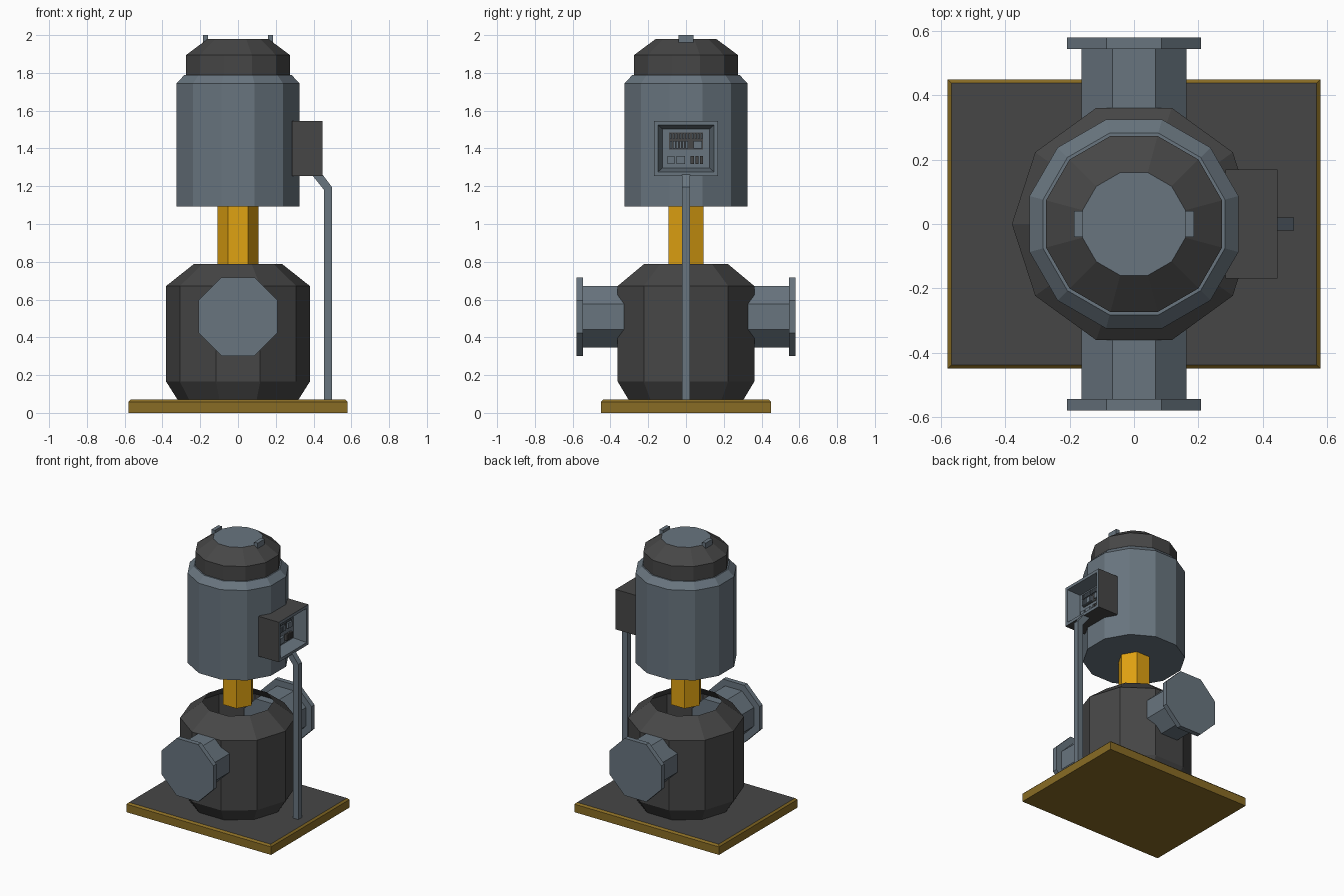
import bpy, bmesh, math
from mathutils import Matrix, Vector

if "Cube" in bpy.data.objects:
    bpy.data.objects.remove(bpy.data.objects["Cube"], do_unlink=True)


def material(name, rgb):
    m = bpy.data.materials.new(name)
    m.use_nodes = True
    col = (*rgb, 1)
    m.diffuse_color = col
    m.node_tree.nodes["Principled BSDF"].inputs["Base Color"].default_value = col
    return m


STEEL = material("blue grey steel", (0.14, 0.178, 0.212))
DARK = material("dark grey", (0.062, 0.062, 0.062))
AMBER = material("amber yellow", (0.74, 0.36, 0.006))
OCHRE = material("ochre", (0.25, 0.15, 0.018))


def finish(name, bm, mats, rule=None, outward=True):
    if outward:
        bmesh.ops.recalc_face_normals(bm, faces=bm.faces)
    bm.normal_update()
    if rule:
        for f in bm.faces:
            f.material_index = rule(f)
    me = bpy.data.meshes.new(name)
    bm.to_mesh(me)
    bm.free()
    for m in mats:
        me.materials.append(m)
    ob = bpy.data.objects.new(name, me)
    bpy.context.collection.objects.link(ob)
    return ob


def lathe(name, profile, sides, mats, flat=False, caps=True, matrix=None, rule=None):
    """Rings of (radius, height); flat=True measures radius to the flat sides."""
    bm = bmesh.new()
    step = math.tau / sides
    start, grow = (step / 2, 1 / math.cos(step / 2)) if flat else (0, 1)
    rings = [[bm.verts.new((r * grow * math.cos(start + i * step),
                            r * grow * math.sin(start + i * step), z))
              for i in range(sides)] for r, z in profile]
    for a, b in zip(rings, rings[1:]):
        for i in range(sides):
            j = (i + 1) % sides
            bm.faces.new((a[i], a[j], b[j], b[i]))
    if caps:
        bm.faces.new(rings[0][::-1])
        bm.faces.new(rings[-1])
    if matrix:
        bm.transform(matrix)
    return finish(name, bm, mats, rule)


def add_box(bm, lo, hi):
    lo, hi = Vector(lo), Vector(hi)
    size = hi - lo
    m = Matrix.Translation((lo + hi) / 2) @ Matrix.Diagonal((*size, 1))
    return bmesh.ops.create_cube(bm, size=1, matrix=m)["verts"]


def is_top(f):
    return int(f.normal.z > 0.9)


# Base plate with a bevelled upper edge and dark top
bm = bmesh.new()
add_box(bm, (-0.58, -0.45, 0), (0.58, 0.45, 0.07))
top_edges = [e for e in bm.edges if all(v.co.z > 0.05 for v in e.verts)]
bmesh.ops.bevel(bm, geom=top_edges, offset=0.012, segments=1, affect='EDGES')
finish("base_plate", bm, [OCHRE, DARK], is_top)

# Open-topped pump casing
lathe("pump_casing", [(0.32, 0.07), (0.38, 0.165), (0.38, 0.672), (0.235, 0.787)],
      10, [DARK], caps=False)

# Pipe stubs with end flanges, front and back
for side, s in (("front", 1), ("back", -1)):
    turn = Matrix.Translation((0, 0, 0.51)) @ Matrix.Rotation(s * math.pi / 2, 4, 'X')
    lathe(side + "_pipe", [(0.163, 0.30), (0.163, 0.55)], 8, [STEEL], True, matrix=turn)
    lathe(side + "_flange", [(0.208, 0.545), (0.208, 0.58)], 8, [STEEL], True, matrix=turn)

# Drive shaft, motor and motor cap
lathe("drive_shaft", [(0.108, 0.785), (0.108, 1.10)], 6, [AMBER])
lathe("motor_housing", [(0.325, 1.093), (0.325, 1.745), (0.283, 1.79)],
      12, [STEEL], True)
lathe("motor_cap", [(0.274, 1.785), (0.274, 1.895), (0.16, 1.98)],
      12, [DARK, STEEL], True, rule=is_top)

# Lifting lugs at either side of the cap
for side, s in (("left", 1), ("right", -1)):
    bm = bmesh.new()
    add_box(bm, (s * 0.172 - 0.014, -0.04, 1.957), (s * 0.172 + 0.014, 0.04, 2.0))
    finish(side + "_lifting_lug", bm, [STEEL])

# Control box: steel rim, recessed panel
bm = bmesh.new()
add_box(bm, (0.285, -0.17, 1.255), (0.447, 0.17, 1.545))
bm.normal_update()
face = max(bm.faces, key=lambda f: f.calc_center_median().x)
bmesh.ops.inset_region(bm, faces=[face], thickness=0.03)
panel = bmesh.ops.extrude_discrete_faces(bm, faces=[face])["faces"][0]
mid = panel.calc_center_median()
for v in panel.verts:
    v.co = mid + (v.co - mid) * 0.84
    v.co.x -= 0.09
finish("control_box", bm, [DARK, STEEL],
       lambda f: int(f.normal.x > 0.5 or abs(f.calc_center_median().y) < 0.145
                     and f.calc_center_median().x > 0.38))

# Raised panel frame behind the gauges
X = 0.357


def panel_parts(name, rects, mat, depth):
    bm = bmesh.new()
    for y0, y1, z0, z1 in rects:
        add_box(bm, (X - 0.002, y0, z0), (X + depth, y1, z1))
    finish(name, bm, [mat])


# Gauge slots, terminals and switches
panel_parts("gauge_backing", [(-0.09, 0.09, 1.395, 1.485)], DARK, 0.004)
panel_parts("gauge_ribs", [(-0.085 + i * 0.0165, -0.077 + i * 0.0165, 1.45, 1.48)
                           for i in range(11)], STEEL, 0.02)
panel_parts("terminal_ribs", [(-0.085 + i * 0.0165, -0.073 + i * 0.0165, 1.4, 1.44)
                              for i in range(6)] + [(0.04, 0.085, 1.4, 1.44)], STEEL, 0.02)
panel_parts("panel_buttons", [(-0.098, -0.062, 1.317, 1.36), (-0.05, -0.005, 1.317, 1.36)],
            STEEL, 0.02)
panel_parts("panel_switches", [(0.025 + i * 0.024, 0.042 + i * 0.024, 1.317, 1.36)
                               for i in range(3)], DARK, 0.02)

# Cable conduit rising from the base and bending into the box
outline = [(0.456, 0.07), (0.498, 0.07), (0.498, 1.195), (0.447, 1.262),
           (0.39, 1.262), (0.456, 1.18)]
bm = bmesh.new()
face = bm.faces.new([bm.verts.new((x, -0.02, z)) for x, z in outline])
ext = bmesh.ops.extrude_face_region(bm, geom=[face])["geom"]
bmesh.ops.translate(bm, vec=(0, 0.04, 0),
                    verts=[g for g in ext if isinstance(g, bmesh.types.BMVert)])
finish("cable_conduit", bm, [STEEL])
